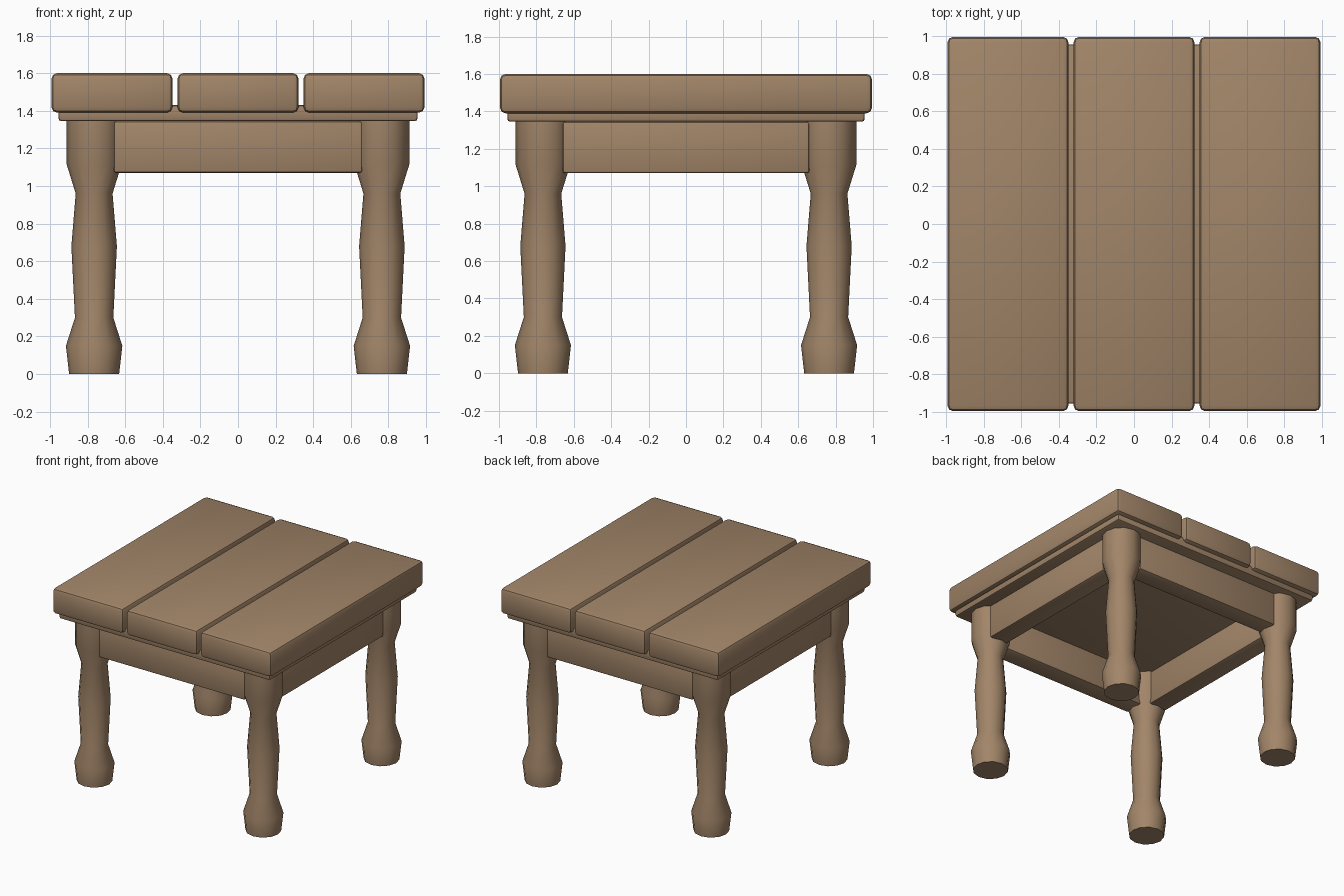
import bpy, bmesh, math
from mathutils import Matrix, Vector

if "Cube" in bpy.data.objects:
    bpy.data.objects.remove(bpy.data.objects["Cube"], do_unlink=True)

# One wood colour throughout
wood = bpy.data.materials.new("light_brown_wood")
wood.use_nodes = True
wood.diffuse_color = (0.36, 0.235, 0.14, 1)
wood.node_tree.nodes["Principled BSDF"].inputs["Base Color"].default_value = wood.diffuse_color


def finish(name, bm, location=(0, 0, 0)):
    bmesh.ops.recalc_face_normals(bm, faces=bm.faces)
    mesh = bpy.data.meshes.new(name)
    bm.to_mesh(mesh)
    bm.free()
    mesh.materials.append(wood)
    mesh.shade_smooth()
    mesh.set_sharp_from_angle(angle=math.radians(32))
    obj = bpy.data.objects.new(name, mesh)
    obj.location = location
    bpy.context.collection.objects.link(obj)
    return obj


def board(name, low, high, bevel, segments=2):
    """Rounded box between two corners."""
    low, high = Vector(low), Vector(high)
    bm = bmesh.new()
    bmesh.ops.create_cube(bm, size=1, matrix=Matrix.Diagonal((*(high - low), 1)))
    bmesh.ops.bevel(bm, geom=bm.edges[:], offset=bevel, segments=segments,
                    profile=0.5, affect='EDGES')
    return finish(name, bm, (low + high) / 2)


def turned_leg(name, x, y, profile, sides=12):
    """Solid of revolution from (radius, height) pairs."""
    bm = bmesh.new()
    rings = []
    for radius, z in profile:
        rings.append([bm.verts.new((radius * math.cos(a), radius * math.sin(a), z))
                      for a in (math.tau * i / sides for i in range(sides))])
    for lower, upper in zip(rings, rings[1:]):
        for i in range(sides):
            j = (i + 1) % sides
            bm.faces.new((lower[i], lower[j], upper[j], upper[i]))
    bm.faces.new(rings[0][::-1])
    bm.faces.new(rings[-1])
    return finish(name, bm, (x, y, 0))


# Three top planks
for name, x in (("right", -0.67), ("middle", 0), ("left", 0.67)):
    board(f"{name}_top_plank", (x - 0.322, -0.995, 1.39), (x + 0.322, 0.995, 1.6), 0.03)

# Panel beneath the planks
board("under_panel", (-0.955, -0.955, 1.345), (0.955, 0.955, 1.43), 0.015)

# Apron rails between the legs
outer, inner, end, bottom, top = 0.86, 0.70, 0.66, 1.07, 1.345
board("front_apron", (-end, -outer, bottom), (end, -inner, top), 0.013)
board("back_apron", (-end, inner, bottom), (end, outer, top), 0.013)
board("right_apron", (-outer, -end, bottom), (-inner, end, top), 0.013)
board("left_apron", (inner, -end, bottom), (outer, end, top), 0.013)

# Turned legs
leg_profile = [(0.133, 0), (0.15, 0.15), (0.102, 0.3), (0.121, 0.68),
               (0.098, 0.96), (0.146, 1.115), (0.146, 1.36)]
for depth, y in (("front", -0.765), ("back", 0.765)):
    for side, x in (("right", -0.765), ("left", 0.765)):
        turned_leg(f"{depth}_{side}_leg", x, y, leg_profile)
